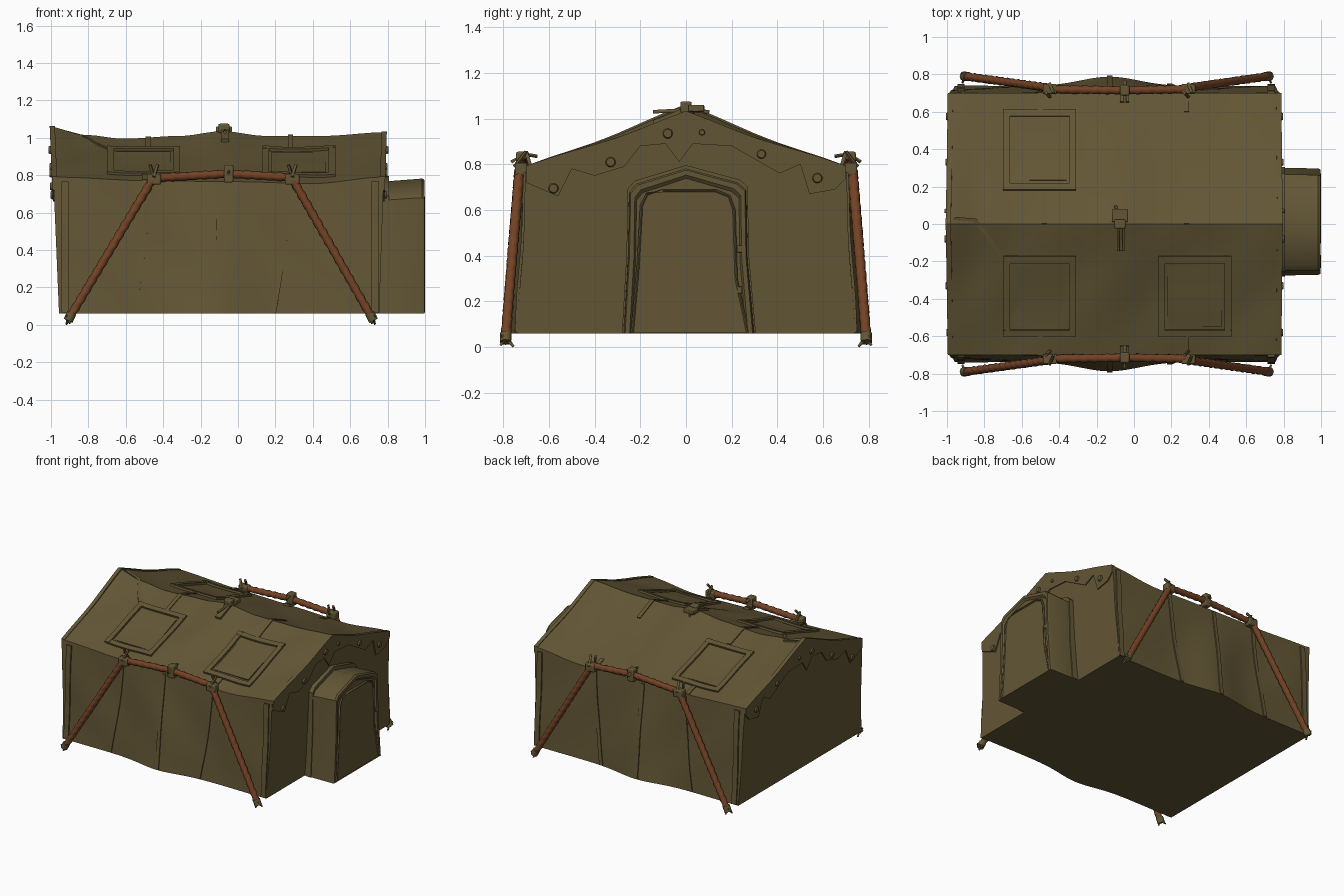
import bpy, bmesh, math
from mathutils import Vector as V

if "Cube" in bpy.data.objects:
    bpy.data.objects.remove(bpy.data.objects["Cube"])


def material(name, rgb):
    m = bpy.data.materials.new(name)
    m.diffuse_color = (*rgb, 1)
    m.use_nodes = True
    m.node_tree.nodes["Principled BSDF"].inputs["Base Color"].default_value = m.diffuse_color
    return m


CANVAS = material("olive canvas", (0.125, 0.094, 0.036))
WOOD = material("brown pole", (0.17, 0.054, 0.018))


def make(name, verts, faces, mat=CANVAS, angle=35):
    me = bpy.data.meshes.new(name)
    me.from_pydata([tuple(v) for v in verts], [], faces)
    bm = bmesh.new()
    bm.from_mesh(me)
    bmesh.ops.recalc_face_normals(bm, faces=bm.faces)
    bm.to_mesh(me)
    bm.free()
    me.materials.append(mat)
    ob = bpy.data.objects.new(name, me)
    bpy.context.collection.objects.link(ob)
    bpy.context.view_layer.objects.active = ob
    ob.select_set(True)
    bpy.ops.object.shade_smooth_by_angle(angle=math.radians(angle))
    ob.select_set(False)
    return ob


def loft(name, rings, mat=CANVAS, angle=35):
    """Skin a list of equal closed rings and cap both ends."""
    n = len(rings[0])
    verts = [p for r in rings for p in r]
    faces = [(i * n + j, i * n + (j + 1) % n, (i + 1) * n + (j + 1) % n, (i + 1) * n + j)
             for i in range(len(rings) - 1) for j in range(n)]
    last = (len(rings) - 1) * n
    faces += [tuple(range(n)), tuple(last + j for j in range(n))]
    return make(name, verts, faces, mat, angle)


def ribbon(name, pts, width, normal, thick=0.009):
    """Flat strip with half-width vector lying on a surface with the given normal."""
    w, n = V(width), V(normal).normalized()
    return loft(name, [[p - w - n * 0.012, p + w - n * 0.012, p + w + n * thick, p - w + n * thick]
                       for p in map(V, pts)])


def tube(name, pts, r, mat=CANVAS, twist=0.0, sides=10, step=0.012, taper=1.0):
    """Round bar along a polyline, with an optional spiral rope twist."""
    pts = [V(p) for p in pts]
    path = []
    for a, b in zip(pts, pts[1:]):
        k = max(1, int((b - a).length / step)) if twist else 1
        path += [a.lerp(b, i / k) for i in range(k)]
    path.append(pts[-1])
    rings, dist = [], 0
    for i, p in enumerate(path):
        t = (path[min(i + 1, len(path) - 1)] - path[max(i - 1, 0)]).normalized()
        ref = V((0, 1, 0)) if abs(t.y) < 0.9 else V((0, 0, 1))
        s = t.cross(ref).normalized()
        q = s.cross(t)
        if i:
            dist += (p - path[i - 1]).length
        rr = r * (1 + (taper - 1) * i / max(1, len(path) - 1))
        ring = []
        for j in range(sides):
            a = math.tau * j / sides
            d = rr * (1 + twist * math.sin(2 * a + dist * 110))
            ring.append(p + (s * math.cos(a) + q * math.sin(a)) * d)
        rings.append(ring)
    return loft(name, rings, mat, 60)


def box(name, c, size):
    x, y, z = (s / 2 for s in size)
    c = V(c)
    ob = loft(name, [[c + V((a, b, h)) for a, b in ((-x, -y), (x, -y), (x, y), (-x, y))] for h in (-z, z)])
    mod = ob.modifiers.new("soft edges", 'BEVEL')
    mod.width, mod.segments = min(size) * 0.15, 2
    return ob


def interp(tab, x):
    for (x0, a), (x1, b) in zip(tab, tab[1:]):
        if x <= x1:
            t = min(1, max(0, (x - x0) / (x1 - x0)))
            t = t * t * (3 - 2 * t)
            return a + (b - a) * t
    return tab[-1][1]


# Canvas surface: sagging ridge, sagging eave, flaring walls
RIDGE = [(-1, 1.06), (-0.8, 1.015), (-0.6, 0.995), (-0.3, 1.01), (-0.08, 1.035), (0.15, 1.01), (0.45, 1.01), (0.79, 1.03)]
EAVE = [(-0.98, 0.79), (-0.45, 0.77), (0.0, 0.765), (0.4, 0.755), (0.78, 0.79)]
EY = 0.70


def roof(x, y):
    s = abs(y) / EY
    r, e = interp(RIDGE, x), interp(EAVE, x)
    fold = 0.006 * math.sin(11 * x + 6 * s) * math.sin(math.pi * s)
    return r + (e - r) * s - 0.008 * math.sin(math.pi * s) + fold


def wall(x, z):
    t = max(0, (interp(EAVE, x) - z) / 0.71)
    base = 0.738 + 0.05 * math.exp(-((x + 0.13) / 0.22) ** 2)
    fold = 0.006 * math.sin(10 * x + 7 * z) * math.sin(math.pi * t)
    return EY + (base - EY) * t + fold


def end_x(z, right):
    k = (z - 0.06) / 0.98
    return 0.755 + 0.033 * k if right else -0.957 - 0.041 * k


def roof_p(x, y):
    return V((x, y, roof(x, y)))


def wall_p(x, z, s):
    return V((x, s * wall(x, z), z))


# Tent body
rings = []
for i in range(61):
    u = i / 60
    x = -0.98 + 1.76 * u
    e = interp(EAVE, x)
    half = []
    for j in range(10):
        z = 0.06 + (e - 0.06) * j / 10
        half.append((wall(x, z), z))
    half += [(EY * (1 - j / 14), roof(x, EY * (1 - j / 14))) for j in range(14)]
    sec = [(-y, z) for y, z in half] + [(0, roof(x, 0))] + half[::-1]
    rings.append([V((end_x(z, 0) * (1 - u) + end_x(z, 1) * u, y, z)) for y, z in sec])
loft("tent_body", rings)

# Scalloped gable flaps with buttons at both ends
LOWER = [(-0.7, 0.72), (-0.56, 0.66), (-0.5, 0.78), (-0.4, 0.75), (-0.27, 0.79), (-0.2, 0.88), (-0.09, 0.89),
         (-0.03, 0.81), (0.03, 0.89), (0.2, 0.88), (0.41, 0.76), (0.5, 0.8), (0.54, 0.67), (0.65, 0.69), (0.7, 0.74)]
for right in (0, 1):
    d = 1 if right else -1
    top = [(0.7 - 0.1 * i, roof(0.79 * right - 1.0 * (1 - right), 0.7 - 0.1 * i) + 0.004) for i in range(15)]
    loft("gable_flap", [[V((end_x(z, right) + d * o, y, z)) for y, z in LOWER + top] for o in (-0.02, 0.008)])
    for y, z, r in ((-0.58, 0.695, .024), (-0.33, 0.81, .024), (-0.08, 0.935, .024), (0.07, 0.94, .014),
                    (0.33, 0.845, .022), (0.575, 0.74, .024)):
        x = end_x(z, right)
        tube("flap_button", [(x, y, z), (x + d * 0.013, y, z), (x + d * 0.019, y, z)], r, taper=0.75, sides=14)

# Entrance porch with recessed front and arched door
PORCH = [(-0.275, .06), (-0.255, .4), (-0.25, .68), (-0.22, .715), (0, .782), (0.23, .72), (0.265, .69), (.27, .4), (.3, .06)]


def porch_ring(x, k, lift=0.0):
    return [V((x, 0.01 + (y - 0.01) * k, 0.06 + (z - 0.06) * (k + lift))) for y, z in PORCH]


loft("porch", [porch_ring(0.7, 1.0, -0.02), porch_ring(0.8, 1.0, -0.02), porch_ring(0.985, 0.99, 0.01),
               porch_ring(0.997, 0.97, 0.02), porch_ring(0.997, 0.9, 0.06), porch_ring(0.985, 0.87, 0.07)])
door = [(-0.235, .065), (-0.21, .35), (-0.195, .62), (-0.17, .67), (-0.1, .685), (0.13, .685), (0.19, .66), (0.21, .6), (0.22, .3), (0.27, .065)]
loft("door_panel", [[V((x, y, z)) for y, z in door] for x in (0.97, 0.993)])
tube("door_seam", [(0.992, y, z) for y, z in door], 0.007, sides=6)
for z in (0.25, 0.43):
    box("door_toggle", (0.994, 0.235, z), (0.012, 0.02, 0.03))
loft("porch_wall_seam", [porch_ring(0.765, 1.02), porch_ring(0.808, 1.02)])

# Roof windows: raised frame and inner panel
for x0, x1, y0, y1 in ((-0.7, -0.31, -0.6, -0.17), (0.13, 0.52, -0.6, -0.17), (-0.7, -0.31, 0.18, 0.61)):
    n = V((0, math.copysign(0.33, y0), 1))
    xs = [x0 + (x1 - x0) * i / 8 for i in range(9)]
    ys = [y0 + (y1 - y0) * i / 8 for i in range(9)]
    for y in (y0 + 0.018, y1 - 0.018):
        ribbon("window_frame", [roof_p(x, y) for x in xs], (0, 0.018, -0.006 * math.copysign(1, y0)), n, 0.014)
    for x in (x0 + 0.018, x1 - 0.018):
        ribbon("window_frame", [roof_p(x, y) for y in ys], (0.018, 0, 0), n, 0.014)
    xm = (x0 + x1) / 2
    ribbon("window_panel", [roof_p(xm, y) for y in ys[1:-1]], ((x1 - x0) / 2 - 0.05, 0, 0), n, 0.006)

# Seams on the roof and walls
for s in (-1, 1):
    for xt, xb in ((-0.48, -0.56), (-0.13, -0.13), (0.27, 0.19)):
        pts = []
        for i in range(13):
            z = 0.065 + 0.69 * i / 12
            pts.append(wall_p(xt + (xb - xt) * (1 - i / 12) ** 1.5, z, s))
        ribbon("wall_seam", pts, (0.014, 0, 0), (0, s, 0.05), 0.007)
    for x in (-0.925, 0.735):
        ribbon("corner_seam", [wall_p(x, 0.065 + 0.07 * i, s) for i in range(11)], (0.02, 0, 0), (0, s, 0.05), 0.01)
    for x, a, b in ((-0.48, 0.0, 0.17), (-0.5, 0.6, 0.7), (0.28, 0.0, 0.17), (0.28, 0.6, 0.7)):
        ribbon("roof_seam", [roof_p(x, s * (a + (b - a) * i / 4)) for i in range(5)], (0.014, 0, 0), (0, s * 0.33, 1), 0.007)
ribbon("roof_patch_edge", [roof_p(x, y) for x, y in ((-0.96, 0.03), (-0.85, 0.02), (-0.8, -0.04), (-0.74, -0.13), (-0.69, -0.18))],
       (0.008, 0.008, 0), (0, 0, 1), 0.004)

# Bent poles, clamps and forked ends on both long sides
for s in (-1, 1):
    tube("side_pole", [(-0.905, s * 0.79, 0.03), (-0.465, s * 0.73, 0.765), (-0.44, s * 0.72, 0.785), (-0.05, s * 0.715, 0.808),
                       (0.27, s * 0.72, 0.788), (0.3, s * 0.73, 0.765), (0.72, s * 0.79, 0.03)], 0.022, WOOD, twist=0.1)
    for x, d in ((-0.905, -1), (0.72, 1)):
        tube("pole_foot", [(x - d * 0.015, s * 0.788, 0.06), (x + d * 0.004, s * 0.79, 0.022)], 0.026)
        for dx, y, z in ((0.012, 0.755, 0.003), (-0.005, 0.812, 0.008), (0.016, 0.81, 0.05)):
            tube("foot_prong", [(x, s * 0.787, 0.04), (x + d * dx, s * y, z)], 0.011, taper=0.5, sides=6)
    for x in (-0.45, 0.29):
        box("pole_clamp", (x, s * 0.722, 0.778), (0.075, 0.054, 0.058))
        tube("clamp_tie", [(x, s * 0.75, 0.79), (x + 0.02, s * 0.7, 0.855)], 0.009, sides=6)
        tube("clamp_tie", [(x, s * 0.68, 0.79), (x - 0.02, s * 0.7, 0.855)], 0.009, sides=6)
    box("centre_clamp", (-0.05, s * 0.715, 0.808), (0.05, 0.056, 0.095))
    tube("centre_tie", [(-0.05, s * 0.765, 0.81), (-0.05, s * 0.71, 0.845), (-0.05, s * 0.65, 0.835)], 0.009, sides=6)
    ribbon("centre_strap", [roof_p(-0.05, s * y) for y in (0.7, 0.675, 0.65)], (0.024, 0, 0), (0, s * 0.33, 1), 0.014)

# Ridge fitting
box("ridge_clamp", (-0.075, 0.0, 1.05), (0.06, 0.05, 0.05))
box("ridge_knot", (-0.075, 0.045, 1.045), (0.085, 0.07, 0.03))
tube("ridge_tie", [(-0.07, -0.145, 1.03), (-0.07, 0.0, 1.038), (-0.1, 0.1, 1.03)], 0.009, sides=6)
ribbon("ridge_strap", [roof_p(-0.07, -0.02 * i) for i in range(8)], (0.022, 0, 0), (0, -0.33, 1), 0.016)
